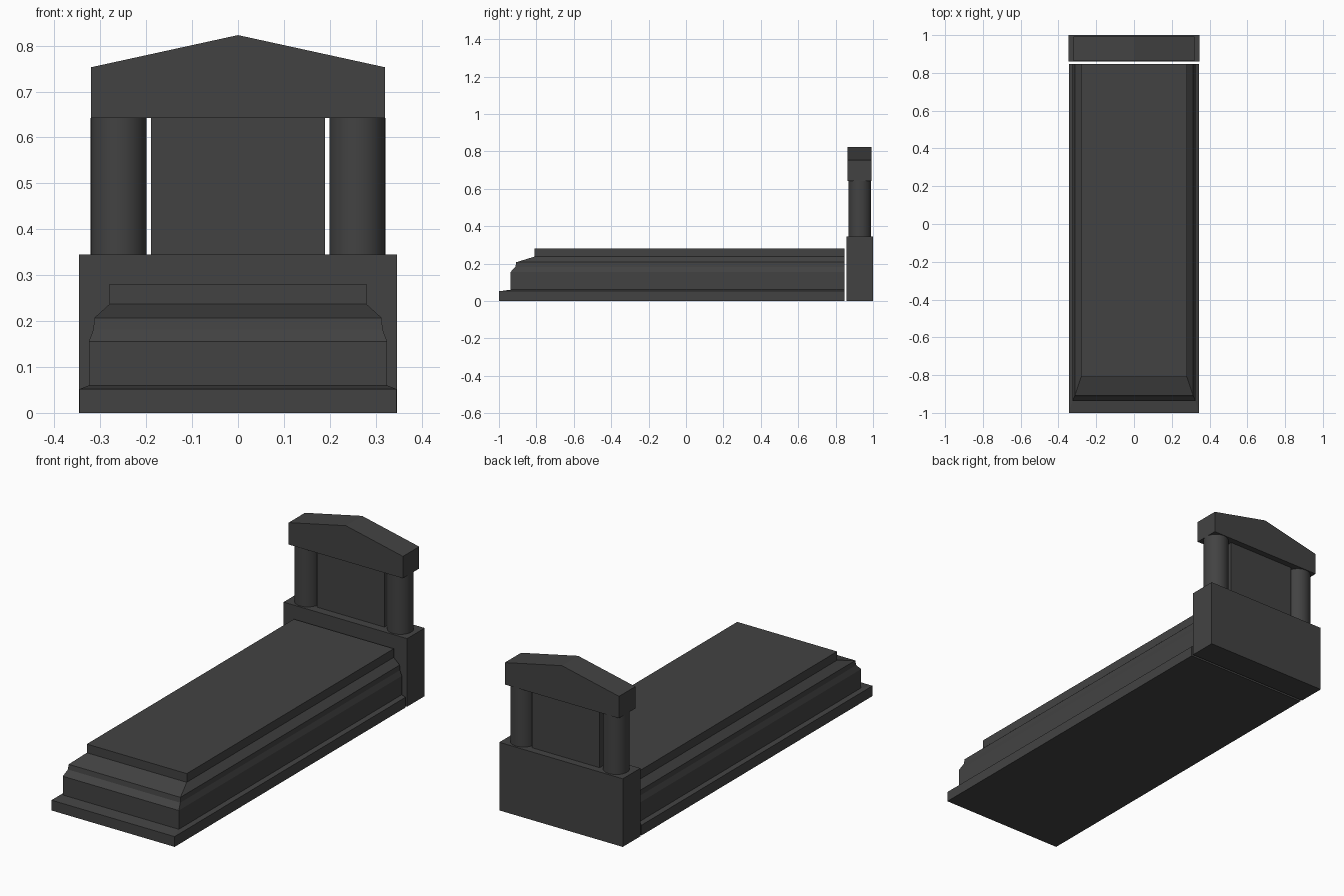
import bpy, bmesh, math

if "Cube" in bpy.data.objects:
    bpy.data.objects.remove(bpy.data.objects["Cube"])

stone = bpy.data.materials.new("dark granite")
stone.diffuse_color = (0.055, 0.055, 0.055, 1)
stone.use_nodes = True
stone.node_tree.nodes["Principled BSDF"].inputs["Base Color"].default_value = stone.diffuse_color


def add_object(name, bm):
    bmesh.ops.recalc_face_normals(bm, faces=bm.faces[:])
    mesh = bpy.data.meshes.new(name)
    bm.to_mesh(mesh)
    bm.free()
    mesh.materials.append(stone)
    ob = bpy.data.objects.new(name, mesh)
    bpy.context.collection.objects.link(ob)
    return ob


def extrude_profile(name, points, y0, y1):
    """Solid from an x-z outline, running from y0 to y1."""
    bm = bmesh.new()
    face = bm.faces.new([bm.verts.new((x, y0, z)) for x, z in points])
    ext = bmesh.ops.extrude_face_region(bm, geom=[face])
    verts = [g for g in ext["geom"] if isinstance(g, bmesh.types.BMVert)]
    bmesh.ops.translate(bm, verts=verts, vec=(0, y1 - y0, 0))
    return add_object(name, bm)


def box(name, half_x, y0, y1, z0, z1):
    return extrude_profile(name, [(-half_x, z0), (half_x, z0), (half_x, z1), (-half_x, z1)], y0, y1)


# Ledger slab: stepped moulding on front and sides, flat back
levels = [  # half width, front y, height
    (0.345, -1.0, 0.0), (0.345, -1.0, 0.052), (0.325, -0.938, 0.06),
    (0.325, -0.938, 0.155), (0.315, -0.912, 0.182), (0.313, -0.908, 0.207),
    (0.28, -0.81, 0.237), (0.28, -0.81, 0.281)]
BACK = 0.847
bm = bmesh.new()
rings = [[bm.verts.new(p) for p in ((-w, f, z), (w, f, z), (w, BACK, z), (-w, BACK, z))]
         for w, f, z in levels]
for low, high in zip(rings, rings[1:]):
    for i in range(4):
        j = (i + 1) % 4
        bm.faces.new((low[i], low[j], high[j], high[i]))
bm.faces.new(rings[0][::-1])
bm.faces.new(rings[-1])
add_object("ledger_slab", bm)

# Headstone base, inscription panel and gabled cap
box("headstone_base", 0.346, 0.859, 1.0, 0.0, 0.345)
box("headstone_panel", 0.19, 0.902, 0.962, 0.345, 0.642)
extrude_profile("gabled_cap", [(-0.32, 0.642), (0.32, 0.642), (0.32, 0.753),
                               (0, 0.823), (-0.32, 0.753)], 0.863, 0.993)

# Round columns either side of the panel
for side, name in ((-1, "left_column"), (1, "right_column")):
    bm = bmesh.new()
    bmesh.ops.create_cone(bm, cap_ends=True, segments=32, radius1=0.061, radius2=0.061, depth=0.297)
    bmesh.ops.translate(bm, verts=bm.verts[:], vec=(side * 0.26, 0.929, 0.4935))
    ob = add_object(name, bm)
    bpy.ops.object.select_all(action='DESELECT')
    ob.select_set(True)
    bpy.context.view_layer.objects.active = ob
    bpy.ops.object.shade_smooth_by_angle(angle=math.radians(35))
